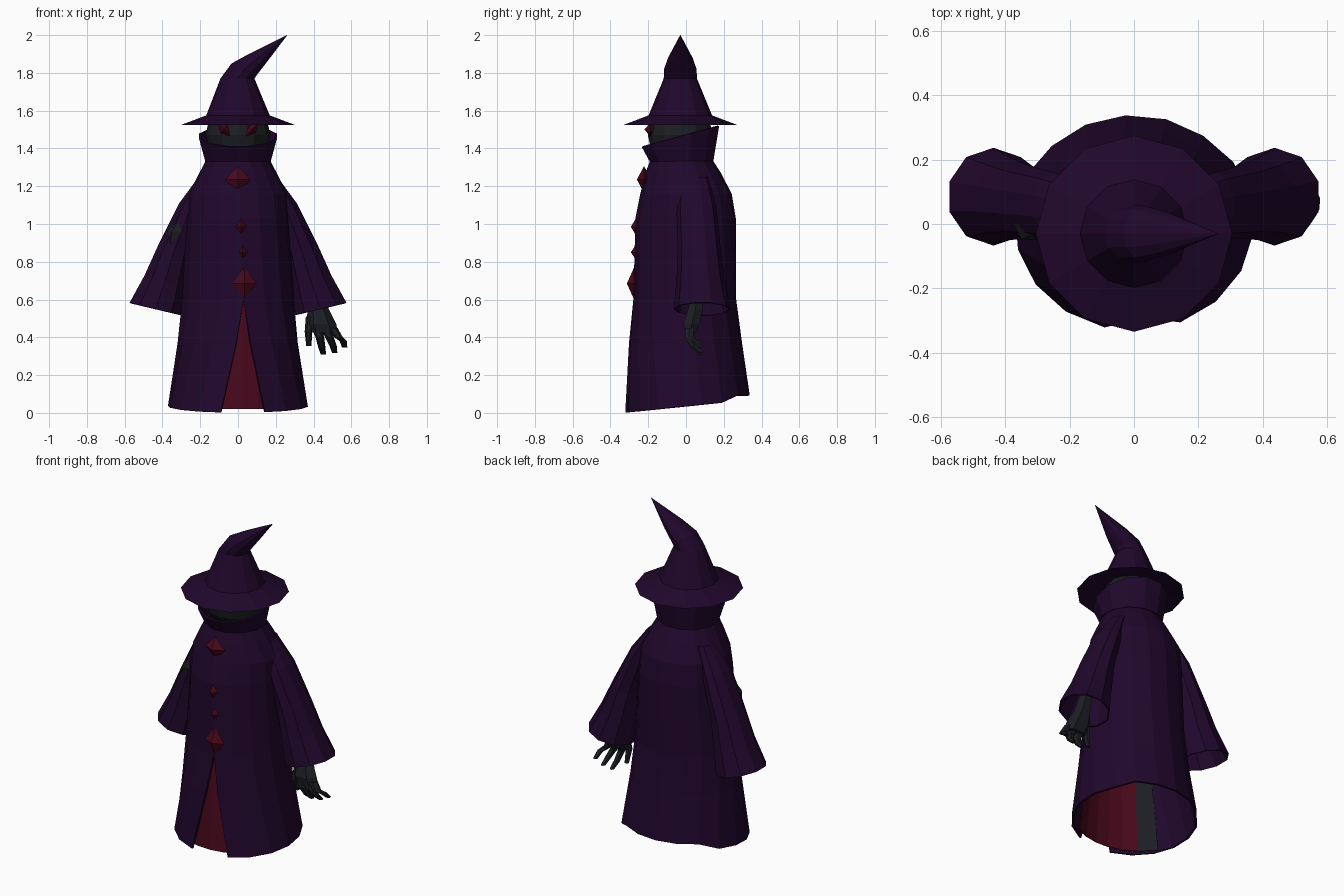
import bpy, bmesh, math
from mathutils import Vector, Matrix

if "Cube" in bpy.data.objects:
    bpy.data.objects.remove(bpy.data.objects["Cube"])

def material(name, rgb):
    m = bpy.data.materials.new(name)
    m.diffuse_color = (*rgb, 1)
    m.use_nodes = True
    m.node_tree.nodes["Principled BSDF"].inputs["Base Color"].default_value = m.diffuse_color
    return m

PURPLE = material("dark purple cloth", (0.0145, 0.0022, 0.025))
RED = material("deep red", (0.066, 0.0024, 0.0115))
GREY = material("charcoal skin", (0.0115, 0.0125, 0.0165))

def finish(name, bm, mats, thickness=0):
    bmesh.ops.remove_doubles(bm, verts=bm.verts, dist=0.0005)
    bmesh.ops.recalc_face_normals(bm, faces=bm.faces)
    me = bpy.data.meshes.new(name)
    bm.to_mesh(me)
    bm.free()
    for m in mats:
        me.materials.append(m)
    ob = bpy.data.objects.new(name, me)
    bpy.context.collection.objects.link(ob)
    if thickness:
        mod = ob.modifiers.new("thickness", 'SOLIDIFY')
        mod.thickness, mod.offset = thickness, -1
    return ob

def loft(name, rings, mats, closed=True, caps=False, thickness=0, pick=None):
    """Skin a list of point rings; pick(centre) chooses the material index."""
    bm = bmesh.new()
    vs = [[bm.verts.new(p) for p in r] for r in rings]
    n = len(rings[0])
    for a, b in zip(vs, vs[1:]):
        for i in range(n if closed else n - 1):
            j = (i + 1) % n
            f = bm.faces.new((a[i], a[j], b[j], b[i]))
            if pick:
                f.material_index = pick(f.calc_center_median())
    if caps:
        bm.faces.new(vs[0])
        bm.faces.new(vs[-1])
    return finish(name, bm, mats, thickness)

def oval(c, rx, ry, n, tilt=0, phase=0):
    """Ring around c; tilt raises its +x end."""
    out = []
    for i in range(n):
        a = math.tau * (i + phase) / n
        out.append((c[0] + rx * math.cos(a), c[1] + ry * math.sin(a), c[2] + tilt * math.cos(a)))
    return out

def octahedron(name, c, r, turn=0):
    bm = bmesh.new()
    bmesh.ops.create_uvsphere(bm, u_segments=4, v_segments=2, radius=1)
    bm.transform(Matrix.Translation(c) @ Matrix.Rotation(turn, 4, 'Y') @ Matrix.Diagonal((*r, 1)))
    return finish(name, bm, [RED])

# Robe body: half width, front y and back y by height
PROFILE = [(0, .378, -.332, .352), (.37, .320, -.302, .298), (.60, .297, -.28, .267),
           (1.03, .272, -.268, .264), (1.16, .262, -.242, .242), (1.27, .205, -.215, .185),
           (1.34, .168, -.188, .14)]

def body(z, a, k=1):
    for p, q in zip(PROFILE, PROFILE[1:]):
        if z <= q[0]:
            break
    t = (z - p[0]) / (q[0] - p[0])
    rx, yf, yb = (p[i] + (q[i] - p[i]) * t for i in (1, 2, 3))
    return (k * rx * math.cos(a), (yf + yb) / 2 + k * (yb - yf) / 2 * math.sin(a), z)

def hem(a):
    """The hem climbs to the back, then runs level."""
    s = math.sin(a)
    return 0.092 if s > 0.6 else 0.036 + 0.034 * s

def robe_ring(z):
    open_ = max(0, (0.6 - z) / 0.6)
    seam = 0.1 * min(1, (1.34 - z) / 0.74)
    start = -math.pi / 2 + seam + 0.29 * open_
    end = 1.5 * math.pi + seam - 0.345 * open_
    steps = [start + (end - start) * i / 16 for i in range(17)]
    return [body(z or hem(a), a) for a in steps]

loft("robe", [robe_ring(p[0]) for p in PROFILE], [PURPLE], closed=False, thickness=0.012)

# Lining behind the front slit, charcoal at its far edge
angles = [math.radians(-90 + d) for d in (32, 18, 4, -10, -25, -40, -60)]
loft("lining", [[body(z, a, 0.93) for a in angles] for z in (0.02, 0.37, 0.64)], [RED, GREY],
     closed=False, thickness=0.004, pick=lambda c: int(c.x < -0.2))

# Collar, low in front and high behind
rim = [(x, y, 1.467 + 0.055 * (y + .03) / .2) for x, y, z in oval((0, -.03, 0), .203, .203, 12, phase=.5)]
loft("collar", [oval((0, -.024, 1.335), .17, .165, 12, phase=.5), rim], [PURPLE], thickness=0.01)

# Head and slanted eyes
bm = bmesh.new()
bmesh.ops.create_uvsphere(bm, u_segments=12, v_segments=8, radius=1)
bm.transform(Matrix.Translation((0, -.03, 1.47)) @ Matrix.Diagonal((.172, .172, .15, 1)))
finish("head", bm, [GREY])
for s in (-1, 1):
    octahedron("eye", (s * .074, -.188, 1.5), (.05, .032, .027), -s * math.radians(48))

# Hat: underside, brim, crown and bent tip
loft("hat", [oval((0, -.03, 1.555), .15, .15, 12), oval((0, -.03, 1.523), .305, .305, 12),
             oval((0, -.03, 1.575), .168, .168, 12), oval((-.003, -.03, 1.77), .09, .088, 12),
             oval((.033, -.03, 1.82), .067, .086, 12, -.03), oval((.105, -.03, 1.878), .046, .066, 12, -.023),
             oval((.26, -.03, 2.0), .001, .001, 12)], [PURPLE])

# Gem fastenings down the front
for x, y, z, r, h in ((0, -.222, 1.235, .068, .072), (.015, -.262, .985, .03, .05),
                      (.025, -.264, .85, .028, .042), (.035, -.275, .685, .063, .085)):
    octahedron("front_gem", (x, y, z), (r, min(r, .038), h))

# Bell sleeves
SLEEVE = [(.17, .05, 1.25, .04, .07, 0), (.25, .055, 1.09, .065, .105, .02),
          (.338, .07, .86, .093, .115, .02), (.385, .078, .70, .115, .128, .03),
          (.437, .085, .55, .144, .152, .035)]
for s in (-1, 1):
    rings = [[(s * x, y, z) for x, y, z in oval(r[:3], r[3], r[4], 10, r[5], .5)] for r in SLEEVE]
    loft("sleeve", rings, [PURPLE], thickness=0.008)

# Bare arm showing at the -x sleeve
def limb(name, pts, n=6):
    loft(name, [oval(p[:3], p[3], p[4], n) for p in pts], [GREY], caps=True)

limb("arm", [(-.275, .01, 1.06, .03, .035), (-.325, .0, .96, .05, .055), (-.345, .02, .85, .04, .05)])

# Hand below the +x sleeve: palm and curled fingers
limb("palm", [(.40, .07, .70, .035, .035), (.425, .05, .55, .055, .045),
              (.44, .03, .47, .08, .05), (.455, .025, .425, .075, .035)])
limb("thumb", [(.385, .04, .51, .026, .026), (.373, .025, .43, .02, .022), (.375, .045, .355, .014, .014)])
for x0, x1, z1 in ((.415, .452, .31), (.458, .512, .318), (.50, .565, .345)):
    limb("finger", [(x0, .02, .45, .027, .027), ((x0 + x1) / 2, .015, .40, .023, .026),
                    (x1 - .008, .045, z1 + .035, .019, .021), (x1, .08, z1, .014, .015)])
